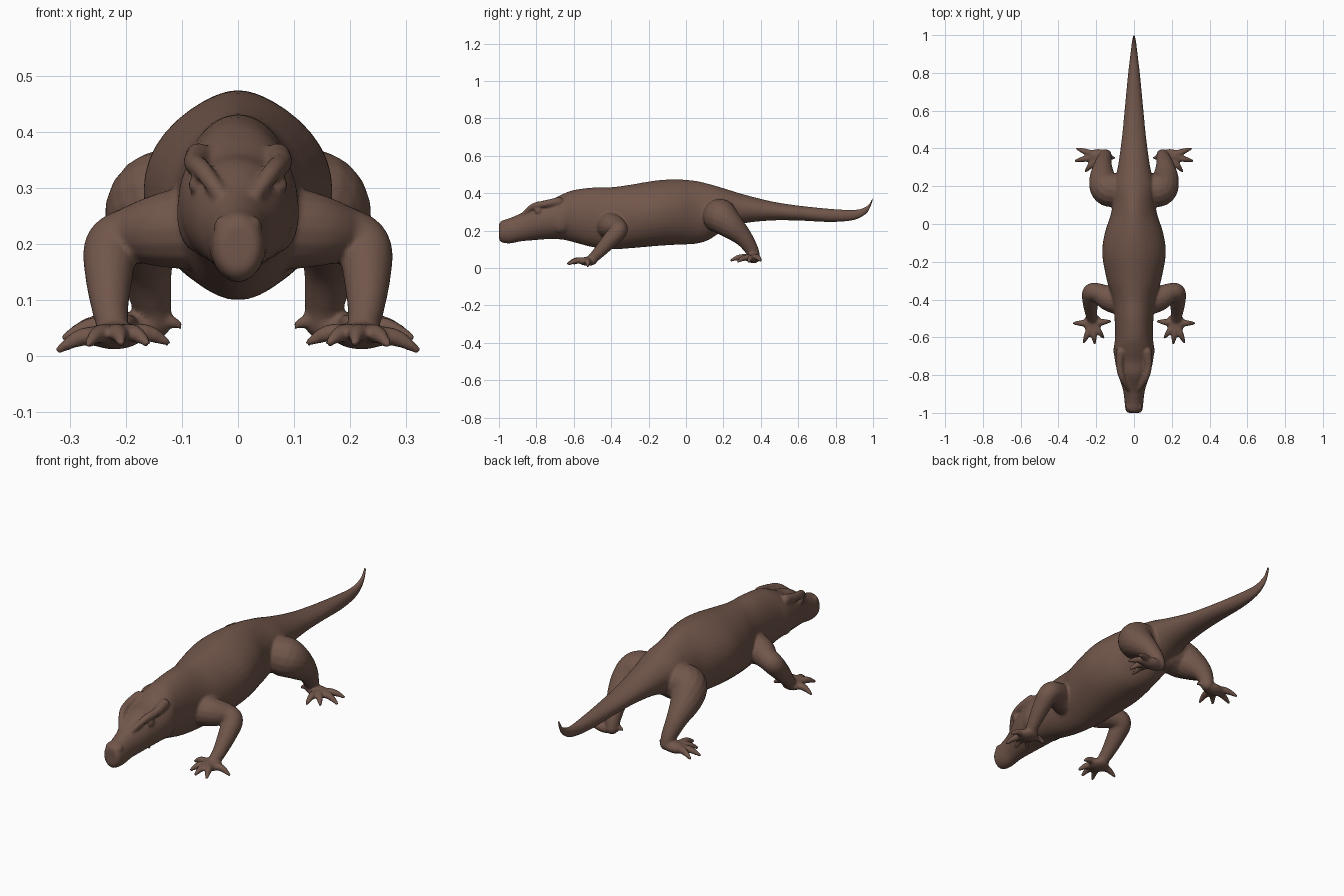
import bpy
import bmesh
import math
from mathutils import Vector, Matrix

if "Cube" in bpy.data.objects:
    bpy.data.objects.remove(bpy.data.objects["Cube"], do_unlink=True)

skin = bpy.data.materials.new("brown skin")
skin.use_nodes = True
SKIN_COLOUR = (0.165, 0.093, 0.069, 1)
skin.diffuse_color = SKIN_COLOUR
skin.node_tree.nodes["Principled BSDF"].inputs["Base Color"].default_value = SKIN_COLOUR


def spline(rows, steps):
    """Smooth curve through rows of numbers."""
    points = [Vector(row) for row in rows]
    result = []
    for i in range(len(points) - 1):
        before = points[max(i - 1, 0)]
        start, end = points[i], points[i + 1]
        after = points[min(i + 2, len(points) - 1)]
        for step in range(steps):
            t = step / steps
            slope = (end - before) * t
            bend = (before * 2 - start * 5 + end * 4 - after) * t ** 2
            twist = (start * 3 - before - end * 3 + after) * t ** 3
            result.append(start + (slope + bend + twist) * 0.5)
    result.append(points[-1])
    return result


def skin_rings(bm, rings):
    """Join rings of points into a closed skin."""
    loops = [[bm.verts.new(p) for p in ring] for ring in rings]
    count = len(loops[0])
    for a, b in zip(loops, loops[1:]):
        for i in range(count):
            j = (i + 1) % count
            bm.faces.new((a[i], a[j], b[j], b[i]))
    bm.faces.new(loops[0][::-1])
    bm.faces.new(loops[-1])


def ball(bm, centre, size):
    matrix = Matrix.Translation(centre) @ Matrix.Diagonal((*size, 1))
    bmesh.ops.create_uvsphere(bm, u_segments=20, v_segments=12, radius=1, matrix=matrix)


def tube(bm, rows, steps=6, sides=16):
    """Round limb along rows of x, y, z, radius."""
    path = spline(rows, steps)
    centres = [p.to_3d() for p in path]
    rings = []
    for i, centre in enumerate(centres):
        ahead = centres[min(i + 1, len(centres) - 1)]
        behind = centres[max(i - 1, 0)]
        turn = (ahead - behind).to_track_quat("Z", "Y")
        ring = []
        for s in range(sides):
            a = math.tau * s / sides
            ring.append(centre + turn @ Vector((math.cos(a), math.sin(a), 0)) * path[i][3])
        rings.append(ring)
    skin_rings(bm, rings)
    for centre, row in ((centres[0], path[0]), (centres[-1], path[-1])):
        ball(bm, centre, (row[3],) * 3)


# Trunk, head and tail: y, half width, bottom, top, ridge sharpness
trunk = [
    (-1.0, 0.03, 0.155, 0.235, 0),
    (-0.985, 0.044, 0.137, 0.253, 0),
    (-0.94, 0.05, 0.132, 0.268, 0),
    (-0.88, 0.058, 0.143, 0.295, 0),
    (-0.8, 0.083, 0.15, 0.345, 0),
    (-0.73, 0.1, 0.155, 0.362, 0),
    (-0.66, 0.107, 0.152, 0.395, 0),
    (-0.6, 0.1, 0.138, 0.417, 0),
    (-0.5, 0.103, 0.112, 0.43, 0),
    (-0.4, 0.115, 0.1, 0.432, 0.05),
    (-0.3, 0.143, 0.106, 0.445, 0.1),
    (-0.16, 0.168, 0.118, 0.468, 0.2),
    (-0.05, 0.155, 0.125, 0.474, 0.25),
    (0.05, 0.123, 0.13, 0.466, 0.25),
    (0.12, 0.113, 0.15, 0.45, 0.2),
    (0.2, 0.11, 0.2, 0.427, 0.15),
    (0.3, 0.086, 0.237, 0.396, 0.1),
    (0.45, 0.065, 0.254, 0.358, 0.1),
    (0.6, 0.05, 0.254, 0.334, 0.1),
    (0.78, 0.033, 0.246, 0.316, 0),
    (0.9, 0.019, 0.257, 0.311, 0),
    (0.96, 0.012, 0.287, 0.328, 0),
    (0.985, 0.009, 0.322, 0.352, 0),
    (1.0, 0.006, 0.367, 0.388, 0),
]
bm = bmesh.new()
rings = []
for y, width, low, high, ridge in spline(trunk, 5):
    middle, half = (low + high) / 2, (high - low) / 2
    ring = []
    for s in range(40):
        a = math.tau * s / 40
        up = math.sin(a)
        pinch = 1 - ridge * max(up, 0) ** 3
        ring.append((width * math.cos(a) * pinch, y, middle + half * up))
    rings.append(ring)
skin_rings(bm, rings)

# Limbs: x, y, z, radius from body to ankle
front_leg = [
    (0.05, -0.41, 0.23, 0.08),
    (0.13, -0.395, 0.225, 0.068),
    (0.19, -0.365, 0.215, 0.052),
    (0.225, -0.365, 0.195, 0.049),
    (0.23, -0.41, 0.145, 0.043),
    (0.228, -0.465, 0.085, 0.033),
    (0.222, -0.5, 0.05, 0.028),
]
hind_leg = [
    (0.06, 0.18, 0.28, 0.085),
    (0.135, 0.185, 0.275, 0.092),
    (0.165, 0.235, 0.23, 0.074),
    (0.165, 0.305, 0.165, 0.05),
    (0.155, 0.35, 0.1, 0.037),
    (0.15, 0.365, 0.06, 0.031),
]
# Feet: palm centre, palm size, toe tips
front_foot = ((0.22, -0.525, 0.036), (0.05, 0.05, 0.024), [
    (0.318, -0.525, 0.012), (0.266, -0.625, 0.022), (0.208, -0.63, 0.024),
    (0.163, -0.6, 0.024), (0.127, -0.515, 0.025)])
hind_foot = ((0.19, 0.36, 0.052), (0.065, 0.037, 0.026), [
    (0.3, 0.398, 0.04), (0.308, 0.335, 0.034), (0.255, 0.28, 0.036),
    (0.208, 0.243, 0.042), (0.105, 0.35, 0.055)])


def mirrored(row, side):
    return (row[0] * side, *row[1:])


for side in (1, -1):
    for leg, foot in ((front_leg, front_foot), (hind_leg, hind_foot)):
        tube(bm, [mirrored(row, side) for row in leg])
        palm, size, tips = foot
        ball(bm, mirrored(palm, side), size)
        for tip in tips:
            start, end = Vector(palm), Vector(tip)
            knuckle = start.lerp(end, 0.6) + Vector((0, 0, 0.012))
            toe = [(*start, 0.02), (*knuckle, 0.0165), (*end, 0.008)]
            tube(bm, [mirrored(row, side) for row in toe], steps=4, sides=12)

    # Brow ridge, eye, jaw muscle and nostril swelling
    brow = [(0.03, -0.87, 0.285, 0.014), (0.062, -0.815, 0.33, 0.017),
            (0.076, -0.75, 0.343, 0.02), (0.07, -0.68, 0.355, 0.025)]
    tube(bm, [mirrored(row, side) for row in brow])
    ball(bm, mirrored((0.077, -0.79, 0.305), side), (0.012, 0.02, 0.014))
    ball(bm, mirrored((0.072, -0.67, 0.255), side), (0.037, 0.06, 0.07))
    ball(bm, mirrored((0.026, -0.968, 0.232), side), (0.017, 0.022, 0.018))

bmesh.ops.recalc_face_normals(bm, faces=bm.faces)
mesh = bpy.data.meshes.new("lizard_body")
bm.to_mesh(mesh)
bm.free()
mesh.materials.append(skin)
body = bpy.data.objects.new("lizard_body", mesh)
bpy.context.collection.objects.link(body)

# Fuse all masses into one smooth skin
fuse = body.modifiers.new("fuse", "REMESH")
fuse.mode = "VOXEL"
fuse.voxel_size = 0.006
fuse.use_smooth_shade = True
soften = body.modifiers.new("soften", "SMOOTH")
soften.factor = 0.5
soften.iterations = 5
